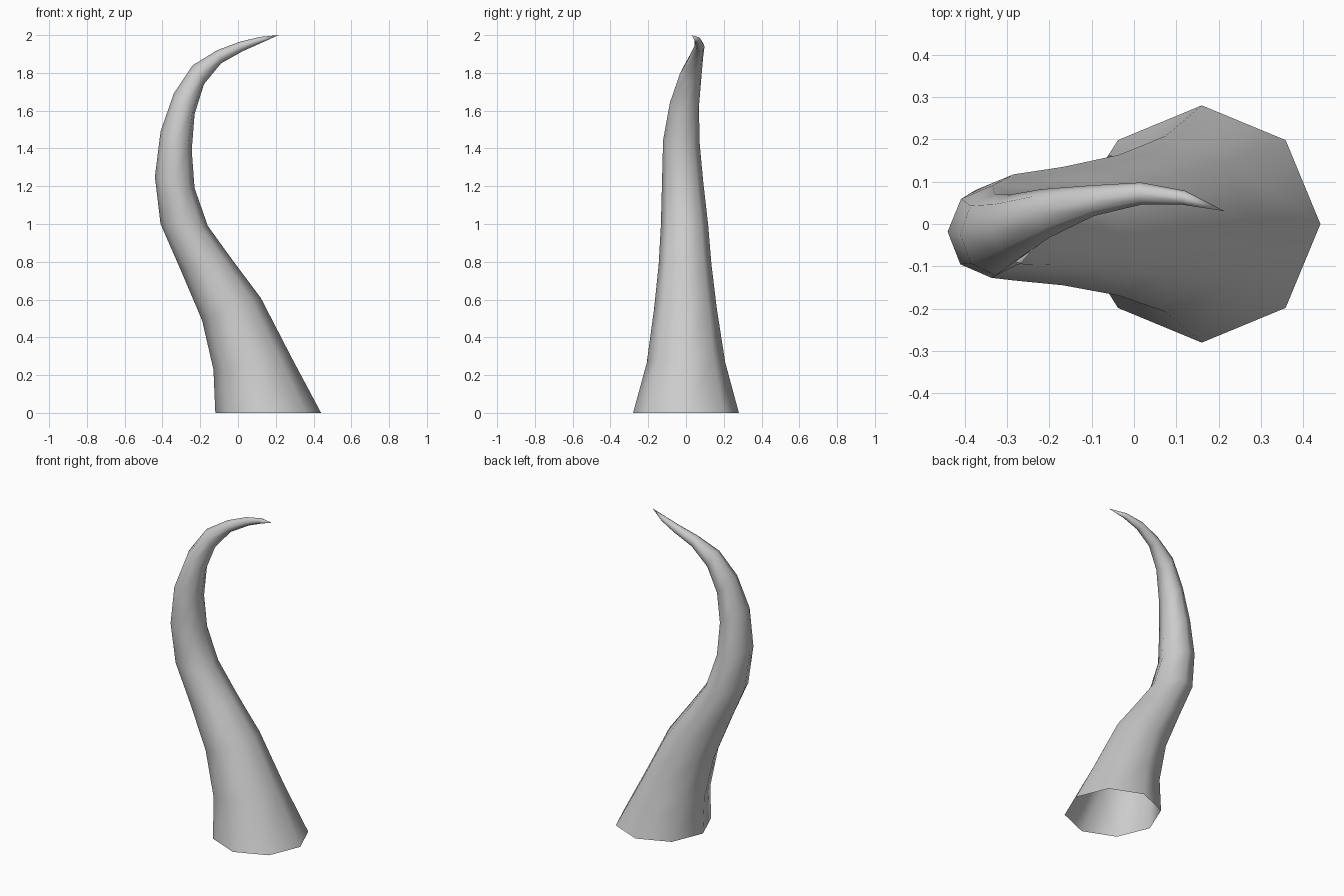
import bpy, bmesh, math
from mathutils import Vector

if "Cube" in bpy.data.objects:
    bpy.data.objects.remove(bpy.data.objects["Cube"])

# Ring sections: outer-curve point (x, z), inner-curve point (x, z), centre y
sections = [
    (-0.12, 0.00, 0.44, 0.00, 0.0),
    (-0.13, 0.23, 0.28, 0.30, 0.0),
    (-0.19, 0.49, 0.12, 0.61, -0.003),
    (-0.305, 0.76, -0.03, 0.81, -0.005),
    (-0.41, 1.00, -0.16, 0.99, -0.008),
    (-0.44, 1.25, -0.23, 1.19, -0.018),
    (-0.41, 1.49, -0.245, 1.39, -0.025),
    (-0.34, 1.69, -0.23, 1.58, -0.008),
    (-0.24, 1.84, -0.18, 1.74, 0.025),
    (-0.11, 1.92, -0.09, 1.85, 0.055),
    (0.01, 1.965, 0.025, 1.915, 0.072),
    (0.115, 1.99, 0.12, 1.957, 0.062),
]
tip = Vector((0.215, 0.03, 2.0))
SIDES = 8

centres = [Vector(((a + c) / 2, y, (b + d) / 2)) for a, b, c, d, y in sections] + [tip]

# Curved tapering horn, open at the base
bm = bmesh.new()
rings = []
for i, (a, b, c, d, y) in enumerate(sections):
    u = Vector((c - a, 0, d - b)) / 2
    tangent = Vector((0, 0, 1)) if i == 0 else centres[i + 1] - centres[i - 1]
    v = tangent.cross(u).normalized() * u.length
    rings.append([bm.verts.new(centres[i] + u * math.cos(t) + v * math.sin(t))
                  for t in (2 * math.pi * k / SIDES for k in range(SIDES))])

for lo, hi in zip(rings, rings[1:]):
    for k in range(SIDES):
        n = (k + 1) % SIDES
        bm.faces.new((lo[k], lo[n], hi[n], hi[k]))

# Pointed tip
apex = bm.verts.new(tip)
for k in range(SIDES):
    bm.faces.new((rings[-1][k], rings[-1][(k + 1) % SIDES], apex))

for f in bm.faces:
    f.smooth = True
mesh = bpy.data.meshes.new("horn")
bm.to_mesh(mesh)
bm.free()
horn = bpy.data.objects.new("horn", mesh)
bpy.context.collection.objects.link(horn)
